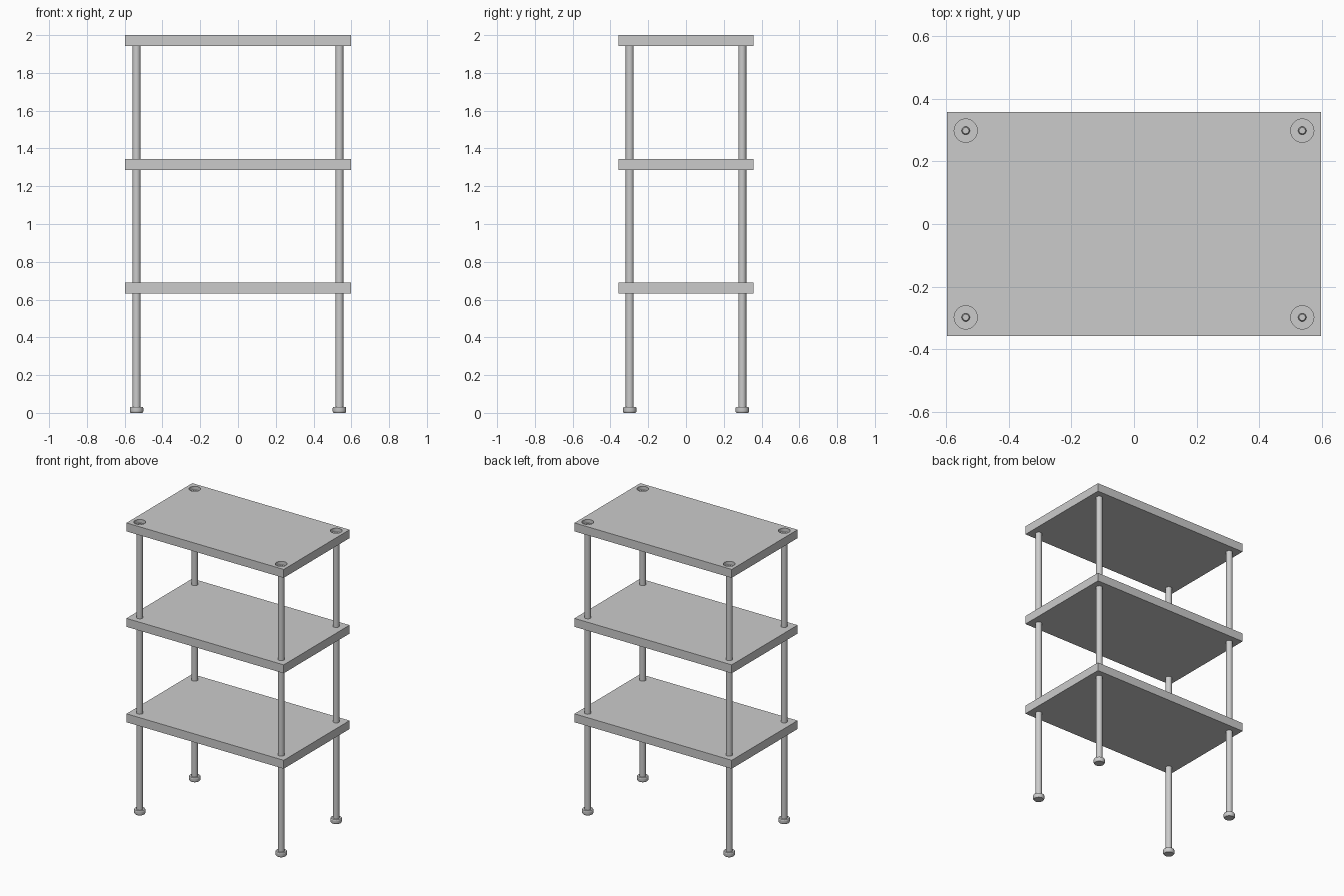
import bpy, math

if "Cube" in bpy.data.objects:
    bpy.data.objects.remove(bpy.data.objects["Cube"])

HX, HY, T = 0.597, 0.357, 0.058      # shelf half sizes and thickness
PX, PY = 0.537, 0.298                # post positions
CORNERS = [(sx * PX, sy * PY) for sx in (-1, 1) for sy in (-1, 1)]


def box(name, size, centre):
    bpy.ops.mesh.primitive_cube_add(size=1, location=centre)
    ob = bpy.context.object
    ob.name = name
    ob.scale = size
    bpy.ops.object.transform_apply(location=False, rotation=False, scale=True)
    return ob


def lathe(name, profile, x, y, seg=32):
    """Spin (radius, z) points, listed bottom to top, into a closed solid."""
    verts, faces = [], []
    for r, z in profile:
        for i in range(seg):
            a = 2 * math.pi * i / seg
            verts.append((r * math.cos(a), r * math.sin(a), z))
    for k in range(len(profile) - 1):
        for i in range(seg):
            j = (i + 1) % seg
            faces.append((k * seg + i, k * seg + j, (k + 1) * seg + j, (k + 1) * seg + i))
    faces.append(tuple(reversed(range(seg))))
    faces.append(tuple(range((len(profile) - 1) * seg, len(profile) * seg)))
    me = bpy.data.meshes.new(name)
    me.from_pydata(verts, [], faces)
    ob = bpy.data.objects.new(name, me)
    bpy.context.collection.objects.link(ob)
    ob.location = (x, y, 0)
    bpy.ops.object.select_all(action='DESELECT')
    ob.select_set(True)
    bpy.context.view_layer.objects.active = ob
    bpy.ops.object.shade_smooth_by_angle(angle=math.radians(30))
    return ob


# Shelves
box("lower_shelf", (2 * HX, 2 * HY, T), (0, 0, 0.69 - T / 2))
box("middle_shelf", (2 * HX, 2 * HY, T), (0, 0, 1.345 - T / 2))
top = box("top_shelf", (2 * HX, 2 * HY, T), (0, 0, 2 - T / 2))

for x, y in CORNERS:
    # Post running through the shelves to just under the top recess
    lathe("post", [(0.021, 0.02), (0.021, 1.96)], x, y)
    # Foot with softened rims
    lathe("foot", [(0.031, 0.0), (0.035, 0.005), (0.036, 0.01),
                   (0.036, 0.026), (0.033, 0.031)], x, y)
    # Round recess in the top shelf
    cut = lathe("recess_cutter", [(0.037, 1.975), (0.037, 2.05)], x, y)
    cut.hide_render = True
    cut.hide_set(True)
    m = top.modifiers.new("recess", 'BOOLEAN')
    m.operation = 'DIFFERENCE'
    m.solver = 'EXACT'
    m.object = cut
    # Bolt end standing in the recess
    lathe("bolt", [(0.013, 1.96), (0.013, 1.982), (0.010, 1.986)], x, y)
